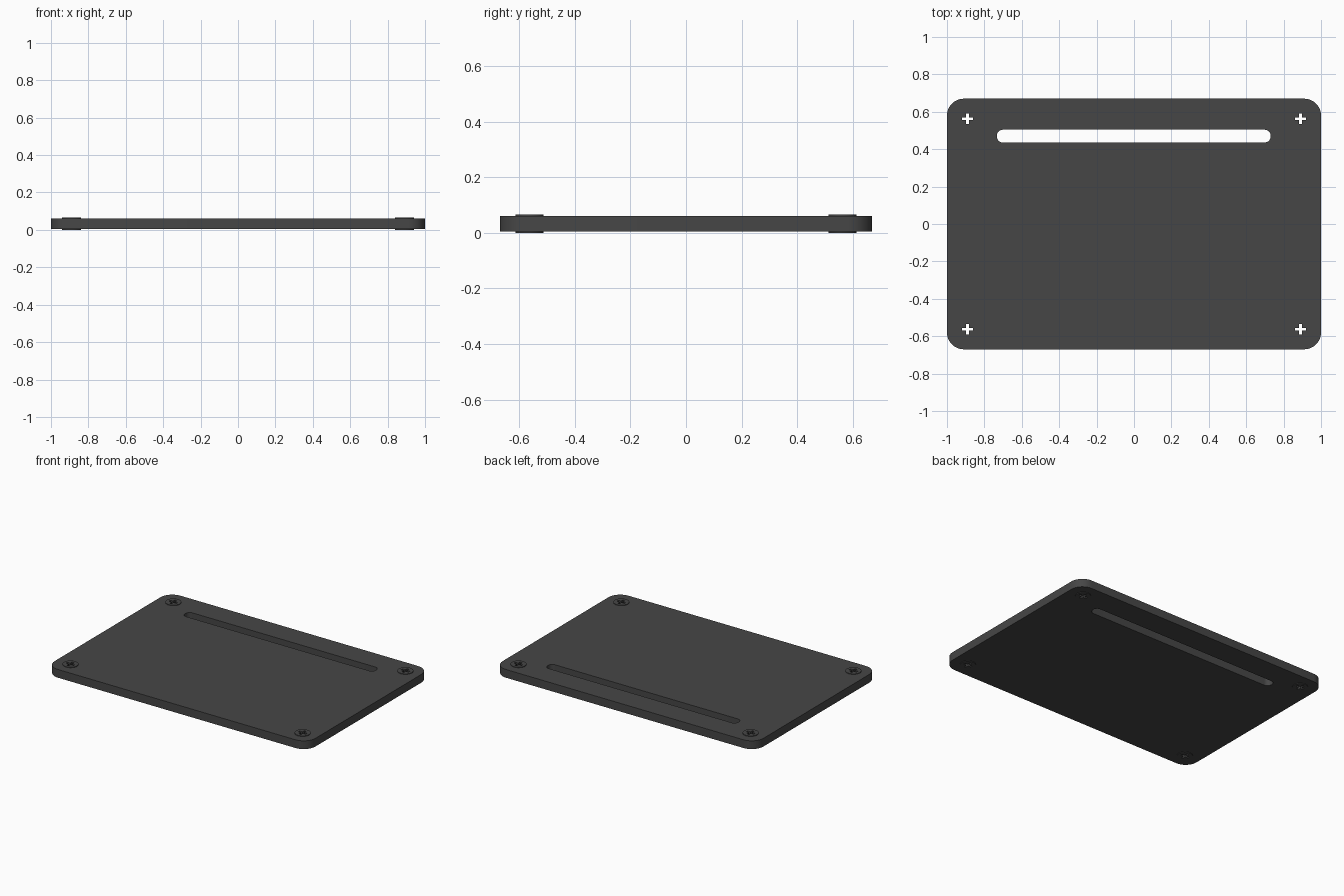
import bpy, bmesh, math

if "Cube" in bpy.data.objects:
    bpy.data.objects.remove(bpy.data.objects["Cube"])

mat = bpy.data.materials.new("dark_grey")
mat.diffuse_color = (0.062, 0.062, 0.062, 1)
mat.use_nodes = True
mat.node_tree.nodes["Principled BSDF"].inputs["Base Color"].default_value = mat.diffuse_color


def rounded_rect(x0, x1, y0, y1, r, n=10):
    pts = []
    corners = [(x1 - r, y1 - r), (x0 + r, y1 - r), (x0 + r, y0 + r), (x1 - r, y0 + r)]
    for q, (cx, cy) in enumerate(corners):
        for i in range(n + 1):
            a = math.pi / 2 * (q + i / n)
            pts.append((cx + r * math.cos(a), cy + r * math.sin(a)))
    return pts


def circle(cx, cy, r, n=40):
    return [(cx + r * math.cos(2 * math.pi * i / n), cy + r * math.sin(2 * math.pi * i / n))
            for i in range(n)]


def cross(cx, cy, l, w):
    quarter = [(l, -w), (l, w), (w, w)]
    pts = []
    for q in range(4):
        c, s = [(1, 0), (0, 1), (-1, 0), (0, -1)][q]
        pts += [(cx + x * c - y * s, cy + x * s + y * c) for x, y in quarter]
    return pts


def slab(name, loops, z0, z1):
    """Extrude an outline with holes between two heights."""
    cu = bpy.data.curves.new(name, 'CURVE')
    cu.dimensions, cu.fill_mode = '2D', 'BOTH'
    cu.extrude = (z1 - z0) / 2
    for pts in loops:
        sp = cu.splines.new('POLY')
        sp.points.add(len(pts) - 1)
        for p, (x, y) in zip(sp.points, pts):
            p.co = (x, y, 0, 1)
        sp.use_cyclic_u = True
    ob = bpy.data.objects.new(name, cu)
    bpy.context.collection.objects.link(ob)
    bpy.ops.object.select_all(action='DESELECT')
    ob.select_set(True)
    bpy.context.view_layer.objects.active = ob
    bpy.ops.object.convert(target='MESH')
    ob = bpy.context.object
    ob.name = name
    bm = bmesh.new()
    bm.from_mesh(ob.data)
    bmesh.ops.remove_doubles(bm, verts=bm.verts, dist=1e-5)
    bmesh.ops.translate(bm, verts=bm.verts, vec=(0, 0, (z0 + z1) / 2))
    bmesh.ops.recalc_face_normals(bm, faces=bm.faces)
    bm.to_mesh(ob.data)
    bm.free()
    ob.data.materials.clear()
    ob.data.materials.append(mat)
    bpy.ops.object.shade_smooth_by_angle(angle=math.radians(30))
    return ob


screws = [(sx * 0.89, sy * 0.563) for sx in (-1, 1) for sy in (-1, 1)]

# Plate with a long slot and four screw holes
slab("plate",
     [rounded_rect(-1, 1, -0.67, 0.67, 0.09),
      rounded_rect(-0.733, 0.73, 0.436, 0.504, 0.031)]
     + [circle(x, y, 0.05) for x, y in screws],
     0.004, 0.061)

# Screws standing slightly proud, with cross-shaped sockets
for i, (x, y) in enumerate(screws):
    slab(f"corner_screw_{i + 1}", [circle(x, y, 0.05), cross(x, y, 0.029, 0.0075)], 0.0, 0.065)
